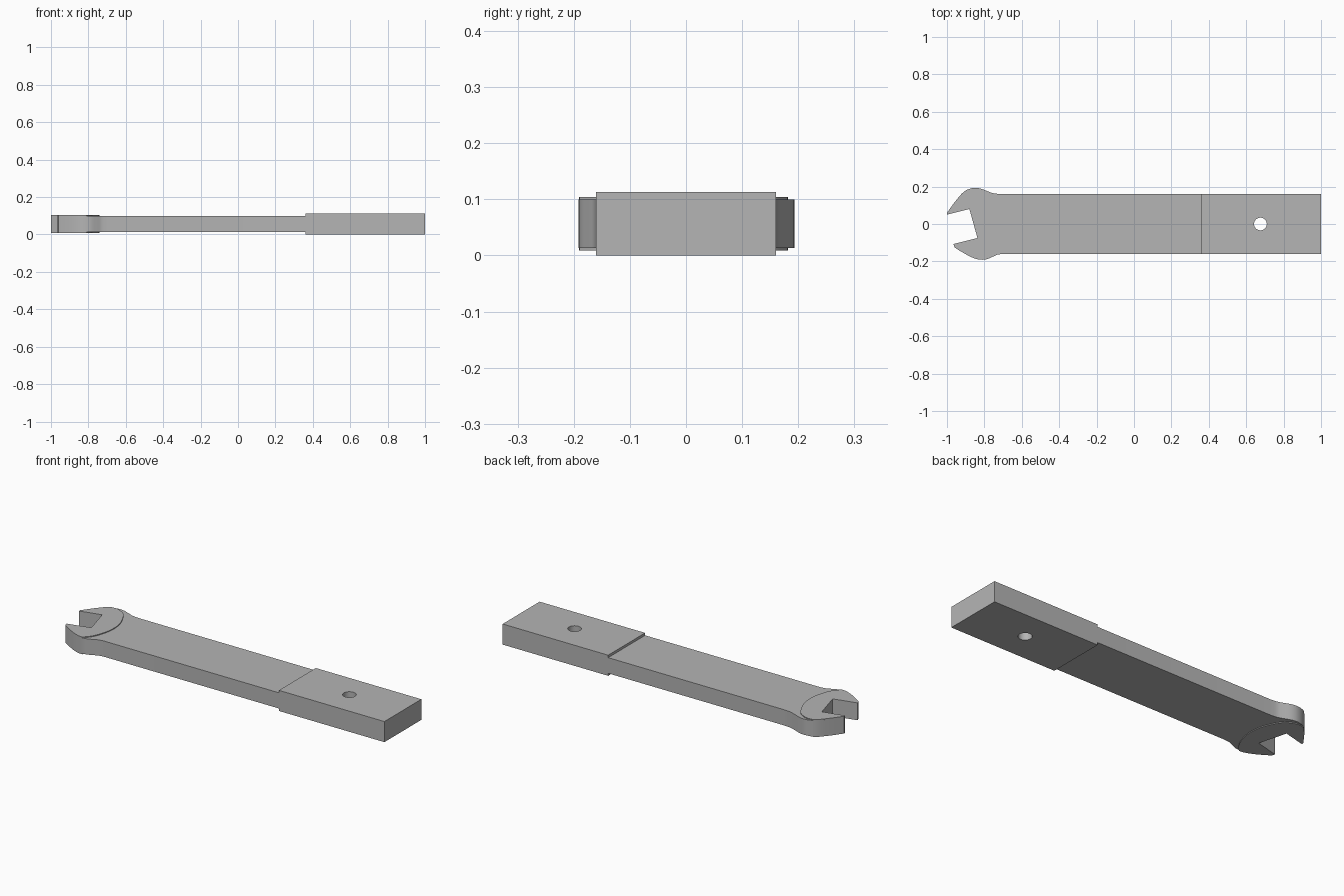
import bpy, bmesh, math
from mathutils import Vector

if "Cube" in bpy.data.objects:
    bpy.data.objects.remove(bpy.data.objects["Cube"])

steel = bpy.data.materials.new("steel_grey")
steel.use_nodes = True
GREY = (0.46, 0.46, 0.46, 1)
steel.diffuse_color = GREY
steel.node_tree.nodes["Principled BSDF"].inputs["Base Color"].default_value = GREY

MID = 0.0565  # height of the tool's centre plane


def smooth(points, steps=4):
    """Catmull-Rom curve through the points."""
    p = [Vector(q) for q in points]
    p = [2 * p[0] - p[1]] + p + [2 * p[-1] - p[-2]]
    out = []
    for a, b, c, d in zip(p, p[1:], p[2:], p[3:]):
        for i in range(steps):
            t = i / steps
            out.append(0.5 * (2 * b + (c - a) * t + (2 * a - 5 * b + 4 * c - d) * t ** 2
                              + (3 * b - a - 3 * c + d) * t ** 3))
    return [tuple(v) for v in out] + [tuple(points[-1])]


def plate(name, loops, thickness):
    """Flat plate centred on MID; extra loops become holes."""
    curve = bpy.data.curves.new(name, "CURVE")
    curve.dimensions = "2D"
    curve.fill_mode = "BOTH"
    curve.extrude = thickness / 2
    for loop in loops:
        spline = curve.splines.new("POLY")
        spline.points.add(len(loop) - 1)
        for point, (x, y) in zip(spline.points, loop):
            point.co = (x, y, 0, 1)
        spline.use_cyclic_u = True
    obj = bpy.data.objects.new(name, curve)
    bpy.context.collection.objects.link(obj)
    bpy.ops.object.select_all(action="DESELECT")
    obj.select_set(True)
    bpy.context.view_layer.objects.active = obj
    bpy.ops.object.convert(target="MESH")
    obj = bpy.context.object
    bm = bmesh.new()
    bm.from_mesh(obj.data)
    bmesh.ops.remove_doubles(bm, verts=bm.verts, dist=1e-5)
    bmesh.ops.recalc_face_normals(bm, faces=bm.faces)
    bmesh.ops.translate(bm, verts=bm.verts, vec=(0, 0, MID))
    bm.to_mesh(obj.data)
    bm.free()
    obj.data.materials.clear()
    obj.data.materials.append(steel)
    bpy.ops.object.shade_smooth_by_angle(angle=math.radians(30))
    return obj


# Jaw opening, from the upper tip to the lower tip
mouth = [(-1, 0.05), (-0.88, 0.08), (-0.837, -0.075), (-0.965, -0.107)]

# Outer curves of the two jaws
lower_jaw = [(-0.96, -0.125), (-0.92, -0.15), (-0.87, -0.177), (-0.83, -0.19)]
lower_neck = [(-0.79, -0.189), (-0.755, -0.175), (-0.73, -0.164), (-0.7, -0.16)]
upper_neck = [(-0.71, 0.16), (-0.75, 0.164), (-0.78, 0.174), (-0.82, 0.189), (-0.855, 0.193)]
upper_jaw = [(-0.89, 0.184), (-0.92, 0.163), (-0.96, 0.115), (-1, 0.06)]

# Handle with open-ended head
plate("handle_and_jaws", [mouth + smooth(lower_jaw + lower_neck) + [(0.37, -0.16), (0.37, 0.16)]
                          + smooth(upper_neck + upper_jaw)], 0.086)

# Raised pad around the jaws, on both faces
pad_arc = [(-0.81, -0.19), (-0.78, -0.155), (-0.757, -0.105), (-0.742, -0.03), (-0.75, 0.05),
           (-0.787, 0.132), (-0.82, 0.165), (-0.86, 0.181), (-0.9, 0.179)]
plate("jaw_pad", [mouth + smooth(lower_jaw + pad_arc[:1])[:-1] + smooth(pad_arc)
                  + smooth(upper_jaw[1:])], 0.095)

# Thick end block with a through hole
hole = [(0.676 + 0.034 * math.cos(math.tau * i / 32), 0.034 * math.sin(math.tau * i / 32))
        for i in range(32)]
plate("end_block", [[(0.36, -0.16), (1, -0.16), (1, 0.16), (0.36, 0.16)], hole], 2 * MID)
